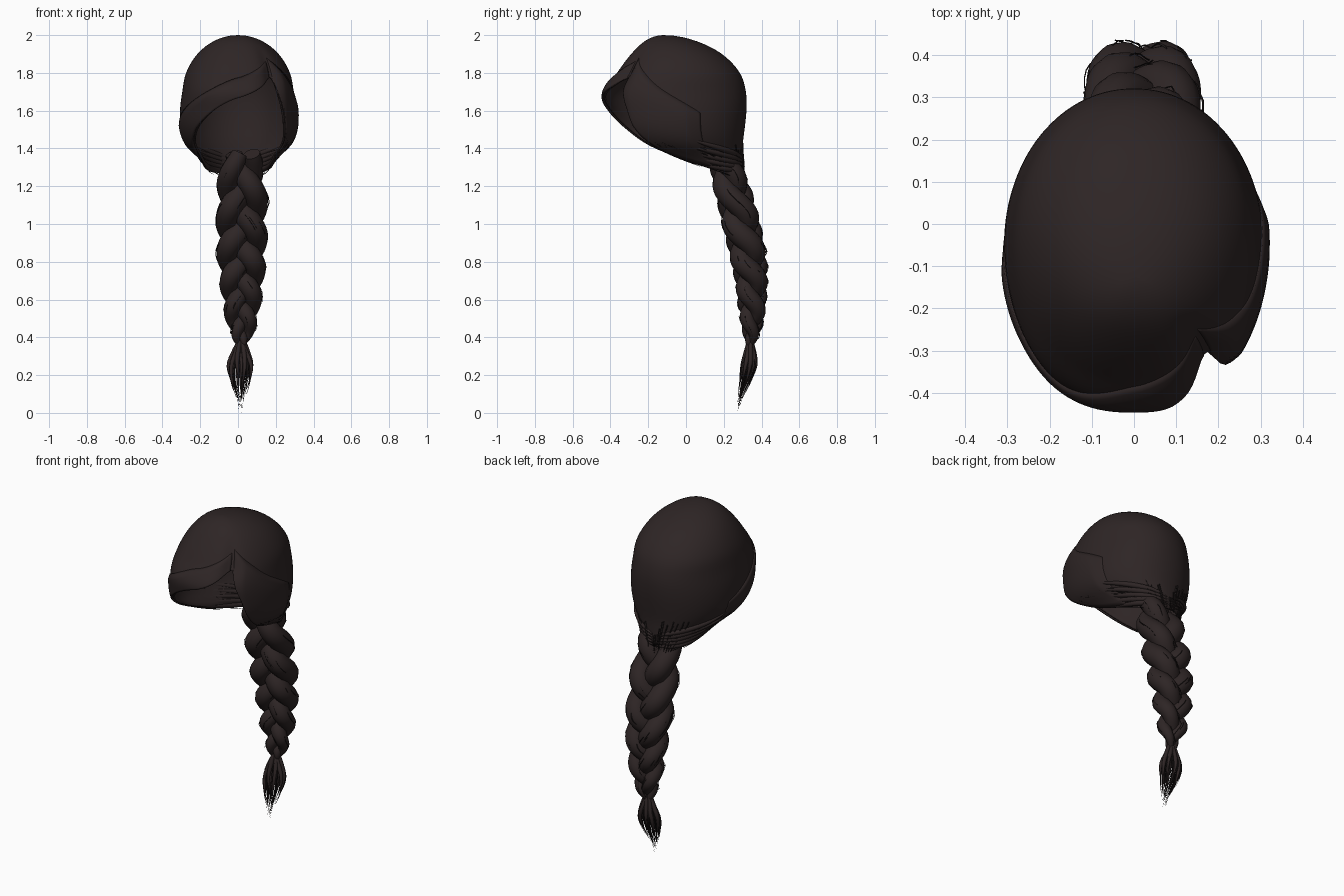
import bpy, bmesh, math, random
from mathutils import Vector

random.seed(4)
if "Cube" in bpy.data.objects:
    bpy.data.objects.remove(bpy.data.objects["Cube"])


def material(name, color):
    m = bpy.data.materials.new(name)
    m.use_nodes = True
    m.diffuse_color = color
    bsdf = m.node_tree.nodes["Principled BSDF"]
    bsdf.inputs["Base Color"].default_value = color
    bsdf.inputs["Roughness"].default_value = 0.8
    return m


HAIR = material("dark brown hair", (0.027, 0.0185, 0.0185, 1))
WISP = material("darker loose hair", (0.012, 0.009, 0.009, 1))


def smooth_at(table, x):
    """Smooth interpolation through (x, value) pairs."""
    x = min(max(x, table[0][0]), table[-1][0])
    k = 0
    while k < len(table) - 2 and x > table[k + 1][0]:
        k += 1

    def slope(i):
        a, b = table[max(i - 1, 0)], table[min(i + 1, len(table) - 1)]
        return (b[1] - a[1]) / (b[0] - a[0])
    (x0, v0), (x1, v1) = table[k], table[k + 1]
    h = x1 - x0
    t = (x - x0) / h
    return ((1 + 2 * t) * (1 - t) ** 2 * v0 + t * (1 - t) ** 2 * h * slope(k)
            + t * t * (3 - 2 * t) * v1 + t * t * (t - 1) * h * slope(k + 1))


# Head sections: height, half width, front y, back y
SECTIONS = [(2.0, 0, -.12, -.12), (1.97, .125, -.215, .05), (1.9, .215, -.29, .19),
            (1.8, .275, -.365, .285), (1.7, .295, -.43, .317), (1.6, .307, -.42, .32),
            (1.5, .302, -.39, .31), (1.42, .27, -.32, .30), (1.35, .2, -.19, .30),
            (1.25, .13, .05, .30)]
WIDTH, FRONT, BACK = ([(math.sqrt(2 - s[0]), s[c]) for s in SECTIONS] for c in (1, 2, 3))

# Lower hairline height by angle round the head (0 = front, + = left side)
EDGE = [(-180, 1.27), (-130, 1.28), (-90, 1.31), (-60, 1.39), (-40, 1.51), (-20, 1.6),
        (0, 1.67), (20, 1.73), (35, 1.78), (39, 1.75), (45, 1.64), (50, 1.52),
        (58, 1.42), (66, 1.36), (90, 1.31), (130, 1.28), (180, 1.27)]


def edge(a):
    return smooth_at(EDGE, a)


def head_point(a, z, lift=0.0):
    d = math.sqrt(max(2 - z, 0))
    w, f, b = (smooth_at(t, d) for t in (WIDTH, FRONT, BACK))
    sn, cs = math.sin(math.radians(a)), math.cos(math.radians(a))
    side = math.copysign(abs(sn) ** (0.8 if cs > 0 else 0.95), sn)
    # shallow valley along the parting
    part = 0.018 * math.exp(-((a - 33) / 9) ** 2) * min(1, max(0, (1.95 - z) * 6))
    lift -= part
    return Vector(((w + lift) * side, (f + b) / 2 - ((b - f) / 2 + lift) * cs, z))


def patch(name, a0, a1, cols, rows, top, bottom, lift=0.0, power=1.0):
    """Sheet of hair lying on the head between two height rules."""
    bm = bmesh.new()
    grid = []
    for i in range(cols + 1):
        a = a0 + (a1 - a0) * i / cols
        rim = min(1, 6 * i / cols, 6 * (cols - i) / cols)
        col = []
        for j in range(rows + 1):
            s = j / rows
            z = top(a) + (bottom(a) - top(a)) * s ** power
            col.append(bm.verts.new(head_point(a, z, lift * min(1, .25 + 4 * s) * rim)))
        grid.append(col)
    for i in range(cols):
        for j in range(rows):
            bm.faces.new((grid[i][j], grid[i][j + 1], grid[i + 1][j + 1], grid[i + 1][j]))
    bmesh.ops.remove_doubles(bm, verts=bm.verts, dist=1e-5)
    me = bpy.data.meshes.new(name)
    bm.to_mesh(me)
    bm.free()
    ob = bpy.data.objects.new(name, me)
    bpy.context.collection.objects.link(ob)
    me.materials.append(HAIR)
    me.shade_smooth()
    thick = ob.modifiers.new("thickness", "SOLIDIFY")
    thick.thickness, thick.offset = 0.01, -1
    return ob


def tubes(name, paths, mat, sides=2):
    """Tapered tubes; every path is a list of (point, radius)."""
    cu = bpy.data.curves.new(name, "CURVE")
    cu.dimensions = "3D"
    cu.bevel_depth, cu.bevel_resolution, cu.use_fill_caps = 1, sides, True
    for path in paths:
        sp = cu.splines.new("POLY")
        sp.points.add(len(path) - 1)
        for p, (co, r) in zip(sp.points, path):
            p.co, p.radius = (*co, 1), r
    cu.materials.append(mat)
    ob = bpy.data.objects.new(name, cu)
    bpy.context.collection.objects.link(ob)
    bpy.ops.object.select_all(action="DESELECT")
    ob.select_set(True)
    bpy.context.view_layer.objects.active = ob
    bpy.ops.object.convert(target="MESH")
    bpy.ops.object.shade_smooth_by_angle(angle=math.radians(50))
    return ob


# Main cap and the two overlapping front layers
patch("hair_cap", -180, 180, 120, 28, lambda a: 2.0, edge, power=1.6)
patch("swept_fringe", -100, 34, 50, 10,
      lambda a: max(1.775 + 0.0026 * a, edge(a) + 0.04), lambda a: edge(a) - 0.004, 0.014)
patch("left_front_lock", 37, 110, 40, 12,
      lambda a: max(1.88 - 0.004 * (a - 37), edge(a) + 0.05),
      lambda a: edge(a) - 0.004, 0.014)

# Gathered locks and loose hairs swept along the hairline to the nape
locks, wisps = [], []
for side in (-1, 1):
    for k in range(5):
        path = []
        for i in range(17):
            s = i / 16
            a = 62 + 9 * k + (176 - 62 - 9 * k) * s
            z = edge(side * a) + 0.008 + 0.035 * k * (1 - .55 * s)
            path.append((head_point(side * a, z, 0.0), 0.004 + 0.012 * math.sin(math.pi * s)))
        locks.append(path)
    for k in range(34):
        a0, span = random.uniform(40, 130), random.uniform(20, 60)
        rise, drift = random.uniform(-.012, .13), random.uniform(-.03, .02)
        path = []
        for i in range(10):
            s = i / 9
            a = min(a0 + span * s, 178)
            z = edge(side * a) + rise * (1 - .5 * s) + drift * s
            path.append((head_point(side * a, z, .004 + .006 * math.sin(3 * s)),
                         .0005 + .0022 * math.sin(math.pi * s)))
        wisps.append(path)
for k in range(26):
    # short ends hanging at the nape
    a, z = random.uniform(140, 220), random.uniform(1.32, 1.45)
    end = random.uniform(1.23, 1.28)
    a = a - 360 if a > 180 else a
    wisps.append([(head_point(a, z + (end - z) * i / 6, .004 + .002 * i * random.random()),
                   .004 * (1 - i / 7)) for i in range(7)])
tubes("nape_locks", locks, HAIR)
tubes("loose_hairs", wisps, WISP, 0)

# Three-strand braid
CENTRE = [(.36, .34), (.5, .35), (.7, .345), (.9, .315), (1.1, .268), (1.25, .225), (1.37, .19)]
SIZE = [(.36, .2), (.41, .42), (.5, .64), (.65, .82), (.85, .97), (1.1, 1), (1.25, .92), (1.37, .72)]


def braid_point(z, phase):
    u = 1.02 - z
    t = -math.pi / 2 + 2 * math.pi / 3 * (u / .19 + 1.5 * u * u) + phase
    s = smooth_at(SIZE, z)
    return Vector((.02 + .077 * s * math.sin(t),
                   smooth_at(CENTRE, z) - .04 * s * math.sin(2 * t), z)), s


strands, frizz = [], []
for k in range(3):
    phase = k * 2 * math.pi / 3
    path = []
    for i in range(101):
        p, s = braid_point(1.37 - 1.01 * i / 100, phase)
        path.append((p, .063 * s))
    strands.append(path)
    # fine hairs lying on the strand
    for n in range(24):
        start, turn = random.uniform(.5, 1.3), random.uniform(0, 2 * math.pi)
        hair = []
        for i in range(8):
            p, s = braid_point(start - .13 * i / 7, phase)
            r = .064 * s + .006 * random.random()
            hair.append((p + Vector((r * math.cos(turn), r * math.sin(turn), 0)), .0018))
        frizz.append(hair)
tubes("braid_strands", strands, HAIR, 4)
tubes("braid_loose_hairs", frizz, WISP, 0)

# Loose tail below the braid
BELLY = [(0, .18), (.15, .55), (.35, 1), (.6, .75), (.8, .32), (1, .08)]
TAIL_Y = [(0, .34), (.3, .335), (.55, .315), (.8, .287), (1, .272)]


def tail_path(turn, spread, length, radius):
    path = []
    for i in range(14):
        s = i / 13 * length
        r = smooth_at(BELLY, s) * spread
        wave = .004 * math.sin(9 * s + 5 * turn)
        path.append(((.015 + .075 * r * math.cos(turn) + wave,
                      smooth_at(TAIL_Y, s) + .045 * r * math.sin(turn),
                      .385 * (1 - s)),
                     radius * (.35 + math.sin(math.pi * min(1, i / 13 + .1))) * (1 - .8 * i / 13)))
    return path


tail = [tail_path(k * 2 * math.pi / 9 + .2, .8, random.uniform(.65, .85), .013) for k in range(9)]
tail += [tail_path(k * 2.4, .3, .8, .013) for k in range(4)]
tubes("tail_locks", tail, HAIR)
fine = [tail_path(random.uniform(0, 6.28), random.uniform(.4, 1), random.uniform(.7, .97), .004)
        for k in range(34)]
fine.append(tail_path(0, .1, 1, .004))
tubes("tail_fine_hairs", fine, WISP, 0)
